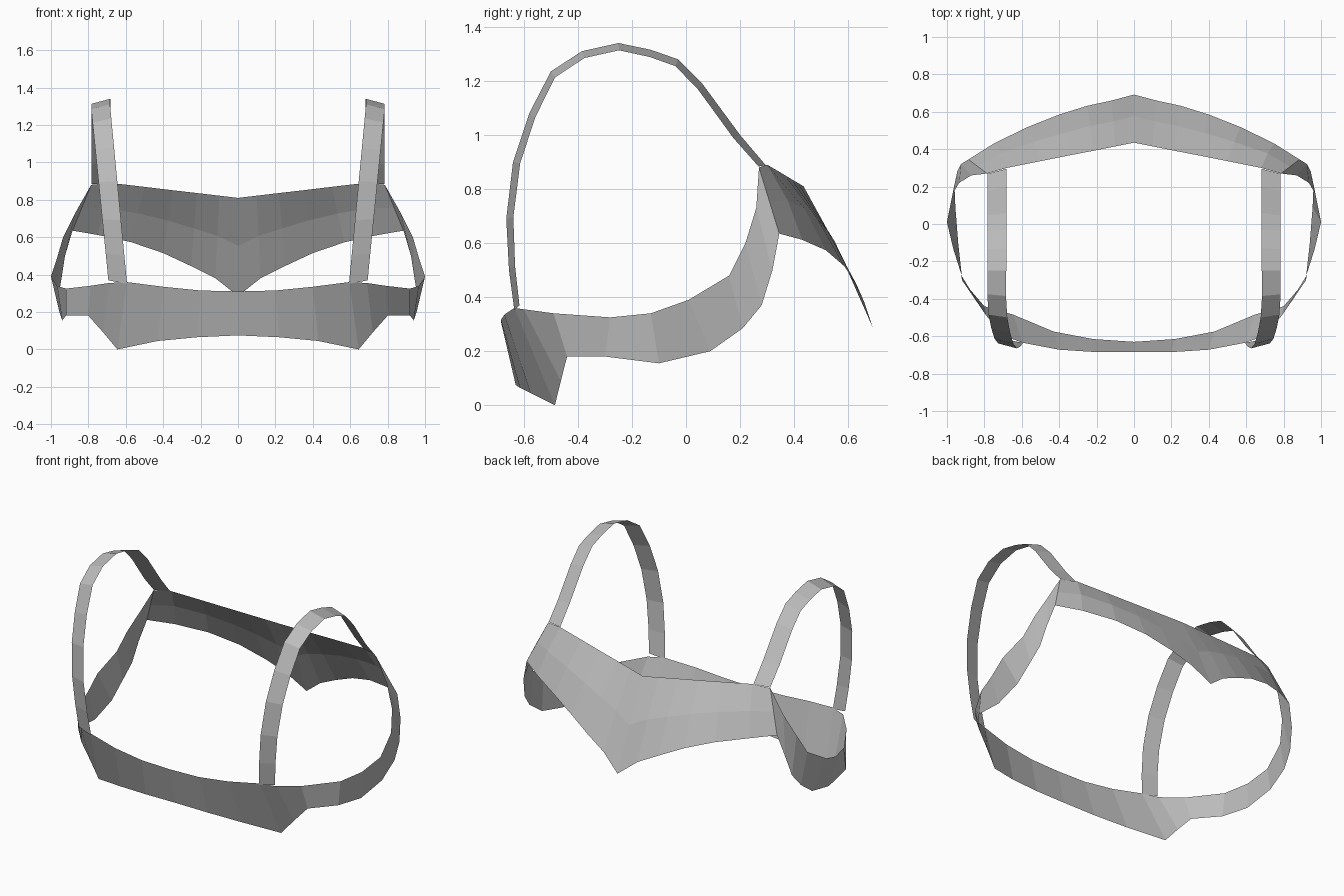
import bpy
from mathutils import Vector

cube = bpy.data.objects.get("Cube")
if cube:
    bpy.data.objects.remove(cube, do_unlink=True)

grey = bpy.data.materials.new("plain grey")
grey.use_nodes = True
GREY = (0.5, 0.5, 0.5, 1)
grey.diffuse_color = GREY
grey.node_tree.nodes["Principled BSDF"].inputs["Base Color"].default_value = GREY


def ribbon(name, columns, flip=False):
    """Thin sheet through equal-length columns of points, mirrored across x."""
    height = len(columns[0])
    verts = [point for column in columns for point in column]
    faces = []
    for i in range(len(columns) - 1):
        for j in range(height - 1):
            a = i * height + j
            face = (a, a + 1, a + height + 1, a + height)
            faces.append(face[::-1] if flip else face)
    mesh = bpy.data.meshes.new(name)
    mesh.from_pydata(verts, [], faces)
    mesh.materials.append(grey)
    obj = bpy.data.objects.new(name, mesh)
    bpy.context.scene.collection.objects.link(obj)
    mirror = obj.modifiers.new("mirror", 'MIRROR')
    mirror.use_axis[0] = True
    mirror.merge_threshold = 0.001
    return obj


# Chest band sweeping round the sides and up to the back panel (upper, lower edge)
band = [
    ((0, -.685, .31), (0, -.63, .075)),
    ((.2, -.685, .315), (.22, -.615, .065)),
    ((.4, -.672, .335), (.43, -.575, .045)),
    ((.595, -.635, .36), (.645, -.485, 0)),
    ((.69, -.6, .355), (.72, -.463, .09)),
    ((.79, -.49, .34), (.8, -.44, .18)),
    ((.92, -.28, .325), (.92, -.3, .18)),
    ((.967, -.13, .34), (.94, -.1, .155)),
    ((1, .01, .39), (.955, .09, .2)),
    ((.97, .16, .48), (.96, .21, .285)),
    ((.935, .22, .6), (.945, .28, .37)),
    ((.87, .26, .73), (.925, .32, .5)),
    ((.785, .27, .88), (.885, .345, .635)),
]
ribbon("chest_and_side_band", band)

# Back panel with a pointed lower edge, slightly bowed outwards
top_edge = [(0, .435, .81), (.1, .415, .822), (.22, .391, .836), (.35, .366, .851),
            (.5, .336, .869), (.68, .3, .89), (.785, .27, .88)]
low_edge = [(0, .692, .285), (.12, .66, .38), (.25, .632, .445), (.4, .585, .515),
            (.57, .518, .573), (.75, .43, .612), (.885, .345, .635)]
panel = []
for i, (top, low) in enumerate(zip(top_edge, low_edge)):
    bow = 0 if i == len(top_edge) - 1 else 0.012
    middle = Vector(top).lerp(Vector(low), 0.5) + Vector((0, bow, bow / 2))
    panel.append((top, tuple(middle), low))
ribbon("back_panel", panel, flip=True)

# Shoulder straps: inner edge follows the path, outer edge is set in a little
path = [(-.635, .35), (-.655, .5), (-.665, .69), (-.64, .9), (-.58, 1.08),
        (-.5, 1.235), (-.385, 1.31), (-.25, 1.34), (-.13, 1.315), (-.03, 1.28),
        (.06, 1.19), (.2, 1.0), (.295, .888)]
centre = Vector((-.2, .8))
strap = []
for y, z in path:
    x = min(.56 + .095 * z, .685) if y < -.25 else .683
    inset = Vector((y, z)) + (centre - Vector((y, z))).normalized() * .027
    strap.append(((x, y, z), (x + .1, inset.x, inset.y)))
ribbon("shoulder_strap", strap, flip=True)
